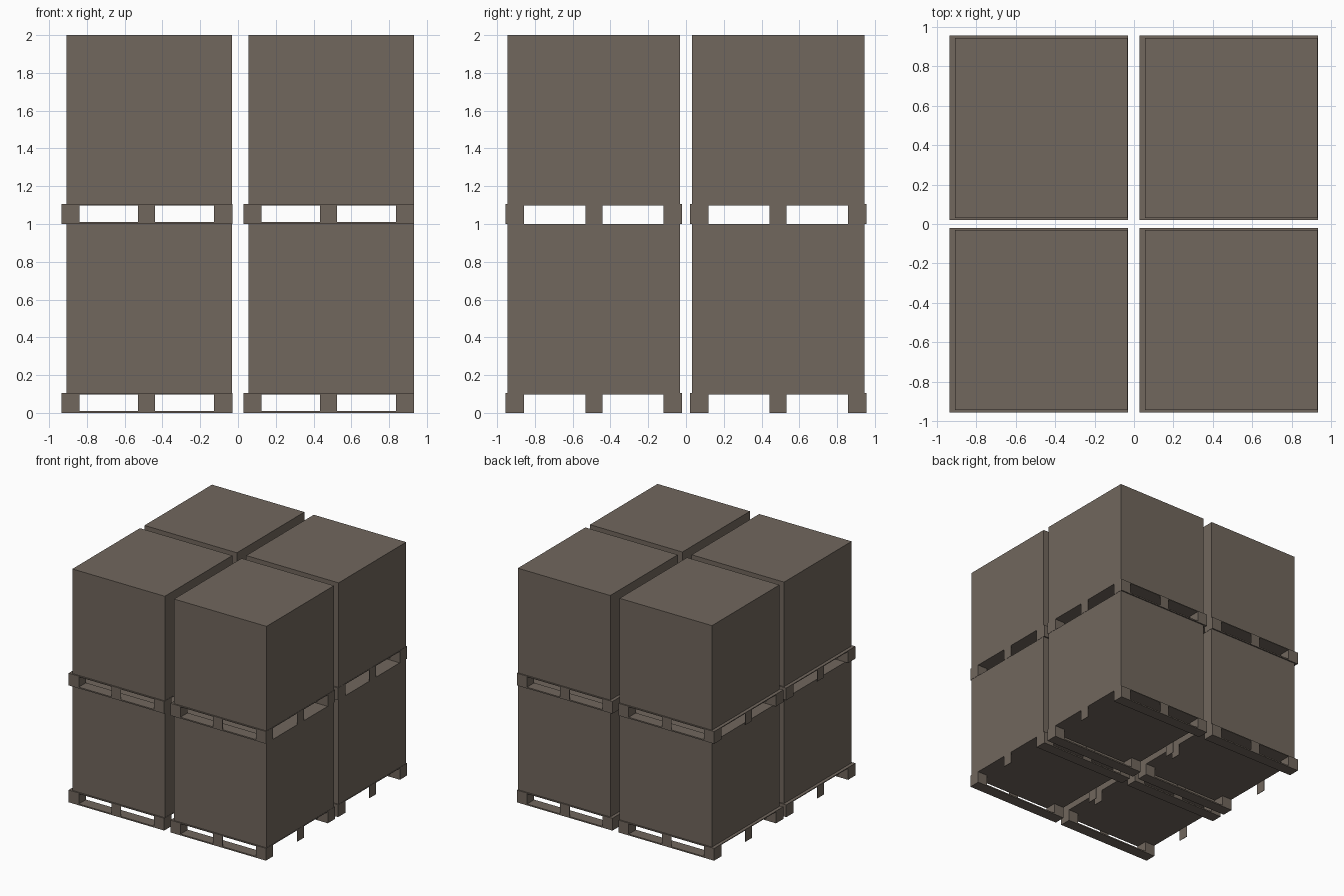
import bpy, bmesh

if "Cube" in bpy.data.objects:
    bpy.data.objects.remove(bpy.data.objects["Cube"])

# one flat colour
mat = bpy.data.materials.new("weathered brown")
mat.diffuse_color = (0.165, 0.135, 0.11, 1)
mat.use_nodes = True
mat.node_tree.nodes["Principled BSDF"].inputs["Base Color"].default_value = mat.diffuse_color

W, D = 0.905, 0.935      # pallet footprint
DECK0, DECK1 = 0.098, 0.105


def add_box(bm, x0, x1, y0, y1, z0, z1):
    v = [bm.verts.new((x, y, z)) for z in (z0, z1)
         for x, y in ((x0, y0), (x1, y0), (x1, y1), (x0, y1))]
    for f in ((3, 2, 1, 0), (4, 5, 6, 7), (0, 1, 5, 4),
              (1, 2, 6, 5), (2, 3, 7, 6), (3, 0, 4, 7)):
        bm.faces.new([v[i] for i in f])


def make_mesh(name, boxes):
    bm = bmesh.new()
    for b in boxes:
        add_box(bm, *b)
    me = bpy.data.meshes.new(name)
    bm.to_mesh(me)
    bm.free()
    me.materials.append(mat)
    return me


# pallet: deck, two bottom runners, corner blocks, thin middle tabs
parts = [(0, W, 0, D, DECK0, DECK1)]
for y in (0, D - 0.098):
    parts.append((0, W, y, y + 0.098, 0, 0.011))
    for x in (0, W - 0.096):
        parts.append((x, x + 0.096, y, y + 0.098, 0.011, DECK0))
for y in (0, D - 0.004):
    parts.append((0.405, 0.495, y, y + 0.004, 0.011, DECK0))
for x in (0, W - 0.004):
    parts.append((x, x + 0.004, 0.423, 0.513, 0, DECK0))
pallet = make_mesh("pallet", parts)

# load: plain crate, set flush with the right edge of the pallet
crate = make_mesh("crate", [(0.028, W - 0.002, 0.011, D - 0.011, DECK1, 1.0)])

# two by two stacks, two layers high
for z in (0, 1):
    for x in (-0.935, 0.028):
        for y in (-0.955, 0.02):
            for me in (pallet, crate):
                ob = bpy.data.objects.new(me.name, me)
                ob.location = (x, y, z)
                bpy.context.collection.objects.link(ob)
